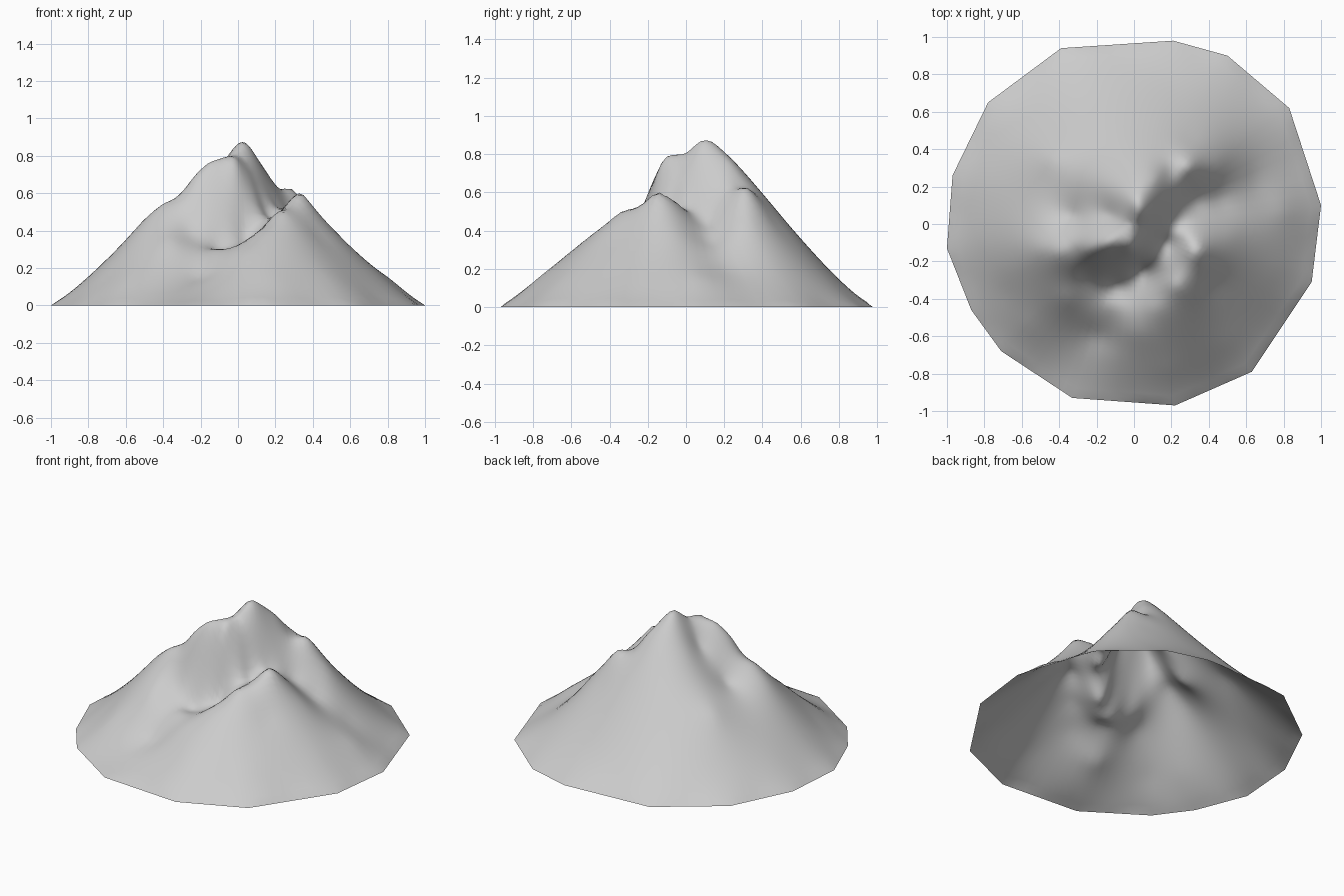
import bpy
import bmesh
from mathutils import Vector

cube = bpy.data.objects.get("Cube")
if cube:
    bpy.data.objects.remove(cube, do_unlink=True)

# Foot outline, counter-clockwise
OUTLINE = [(1, .1), (.83, .62), (.5, .9), (.21, .98), (-.39, .94), (-.78, .65), (-.97, .26),
           (-1, -.13), (-.87, -.46), (-.71, -.68), (-.33, -.93), (.22, -.97), (.63, -.79), (.95, -.31)]

# Spot heights that describe each landform
summit = [(.01, .13, .865), (.04, .07, .86), (.08, .09, .82), (0, -.01, .8)]
shoulder = [(-.08, -.09, .785), (-.15, -.11, .76), (-.01, -.13, .74), (.06, -.08, .69)]
west_ridge = [(-.23, -.14, .68), (-.31, -.15, .58), (-.4, -.15, .54), (-.5, -.13, .46)]
northeast_ridge = [(.12, .24, .74), (.2, .28, .63), (.29, .31, .62), (.3, .45, .46), (.45, .31, .43)]
north_flank = [(.03, .37, .63), (0, .52, .45), (-.15, .2, .67), (-.45, .35, .4)]
west_hollow = [(-.13, .05, .68), (-.33, .04, .48)]
inner_valley = [(-.25, -.28, .41), (-.1, -.33, .3), (.04, -.24, .36), (.17, -.1, .47)]
valley_lip = [(-.12, -.43, .3), (-.2, -.6, .15)]
east_valley = [(.22, .02, .52), (.32, .12, .44), (.46, .14, .34), (.65, .23, .2)]
second_peak = [(.33, -.15, .6), (.28, -.16, .56), (.4, -.15, .53), (.52, -.06, .39), (.28, -.06, .55)]
south_ridge = [(.22, -.33, .5), (.11, -.45, .39), (0, -.58, .28), (-.14, -.71, .13)]
lower_slopes = [(.43, -.32, .38), (-.36, -.4, .34)]
SPOTS = (summit + shoulder + west_ridge + northeast_ridge + north_flank + west_hollow
         + inner_valley + valley_lip + east_valley + second_peak + south_ridge + lower_slopes)


def rim_points(steps):
    """Split every outline edge into equal steps."""
    rim = []
    for i, corner in enumerate(OUTLINE):
        a, b = Vector(corner), Vector(OUTLINE[(i + 1) % len(OUTLINE)])
        rim += [a.lerp(b, k / steps) for k in range(steps)]
    return rim


def kernel(a, b):
    return ((a - b).length_squared + .001) ** .5


def solve(rows):
    """Gaussian elimination on an augmented matrix."""
    n = len(rows)
    for c in range(n):
        p = max(range(c, n), key=lambda r: abs(rows[r][c]))
        rows[c], rows[p] = rows[p], rows[c]
        for r in range(c + 1, n):
            f = rows[r][c] / rows[c][c]
            if f:
                rows[r] = [u - f * v for u, v in zip(rows[r], rows[c])]
    answer = [0.0] * n
    for r in reversed(range(n)):
        known = sum(rows[r][k] * answer[k] for k in range(r + 1, n))
        answer[r] = (rows[r][n] - known) / rows[r][r]
    return answer


def fit_surface(knots):
    """Return a smooth height function through all the knots."""
    places = [Vector(k[:2]) for k in knots]
    rows = [[kernel(p, q) for q in places] + [1.0, k[2]] for p, k in zip(places, knots)]
    rows.append([1.0] * len(places) + [0.0, 0.0])
    *weights, level = solve(rows)
    return lambda p: level + sum(w * kernel(p, q) for w, q in zip(weights, places))


# The foot lies on the ground; a straight apron rises from it except at the two gullies
GULLIES = (OUTLINE[1], OUTLINE[10])
foot = [(p.x, p.y, 0.0) for p in rim_points(2)]
apron = [(c[0] * .8, c[1] * .8, .15) for c in OUTLINE if c not in GULLIES]
height = fit_surface(SPOTS + apron + foot)

# Mountain shell: concentric rings of the outline, open underneath
RINGS = 36
rim = rim_points(7)
count = len(rim)
bm = bmesh.new()
center = bm.verts.new((0, 0, height(Vector((0, 0)))))
rings = []
for j in range(1, RINGS + 1):
    ring = []
    for edge_point in rim:
        p = edge_point * (j / RINGS)
        z = 0 if j == RINGS else max(0, height(p))
        ring.append(bm.verts.new((p.x, p.y, z)))
    rings.append(ring)
for i in range(count):
    n = (i + 1) % count
    bm.faces.new((center, rings[0][i], rings[0][n]))
    for inner, outer in zip(rings, rings[1:]):
        bm.faces.new((inner[i], outer[i], outer[n], inner[n]))
for face in bm.faces:
    face.smooth = True
mesh = bpy.data.meshes.new("mountain")
bm.to_mesh(mesh)
bm.free()

# Plain stone colour
stone = bpy.data.materials.new("grey stone")
stone.use_nodes = True
color = (.6, .6, .6, 1)
stone.diffuse_color = color
stone.node_tree.nodes["Principled BSDF"].inputs["Base Color"].default_value = color
mesh.materials.append(stone)
mountain = bpy.data.objects.new("mountain", mesh)
bpy.context.collection.objects.link(mountain)
